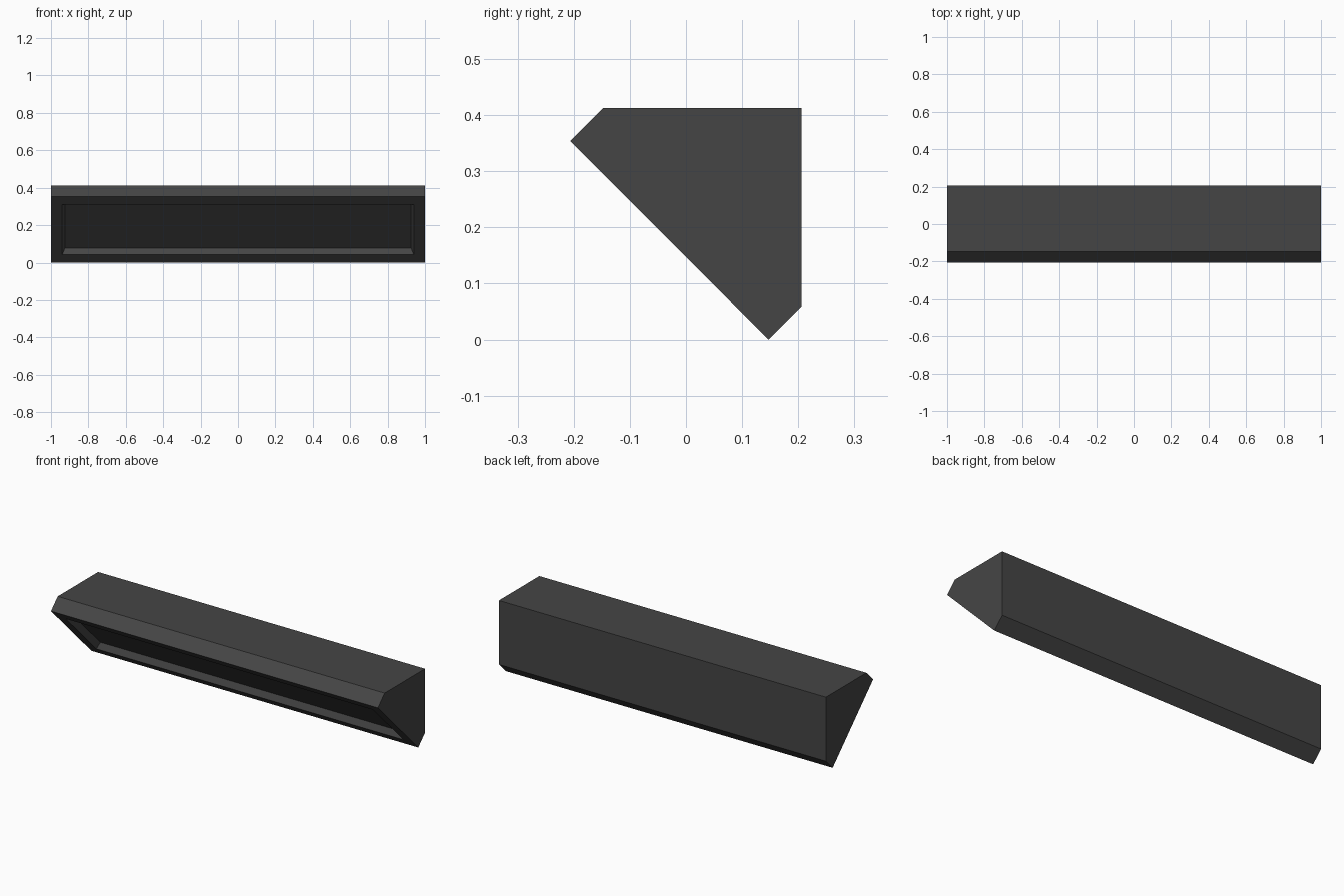
import bpy, bmesh
from mathutils import Vector

if "Cube" in bpy.data.objects:
    bpy.data.objects.remove(bpy.data.objects["Cube"])

# one dark grey colour
mat = bpy.data.materials.new("dark grey")
mat.diffuse_color = (0.06, 0.06, 0.06, 1)
mat.use_nodes = True
mat.node_tree.nodes["Principled BSDF"].inputs["Base Color"].default_value = mat.diffuse_color

# chamfered wedge profile (y, z), run along x
profile = [(-0.206, 0.354), (-0.147, 0.413), (0.206, 0.413), (0.206, 0.059), (0.147, 0.0)]
bm = bmesh.new()
end = bm.faces.new([bm.verts.new((-1, y, z)) for y, z in profile])
ext = bmesh.ops.extrude_face_region(bm, geom=[end])
bmesh.ops.translate(bm, vec=(2, 0, 0), verts=[v for v in ext["geom"] if isinstance(v, bmesh.types.BMVert)])
bmesh.ops.recalc_face_normals(bm, faces=bm.faces[:])
bm.normal_update()

# recessed panel in the sloping front face: rim, then sloped walls and floor
slope = min(bm.faces, key=lambda f: f.normal.dot(Vector((0, 1, 1))))
bmesh.ops.inset_region(bm, faces=[slope], thickness=0.06, use_even_offset=True)
bmesh.ops.inset_region(bm, faces=[slope], thickness=0.015, use_even_offset=True)
bmesh.ops.translate(bm, vec=Vector((0, 1, 1)).normalized() * 0.035, verts=slope.verts[:])
bm.normal_update()

mesh = bpy.data.meshes.new("wedge_housing")
bm.to_mesh(mesh)
bm.free()
mesh.materials.append(mat)
obj = bpy.data.objects.new("wedge_housing", mesh)
bpy.context.collection.objects.link(obj)
